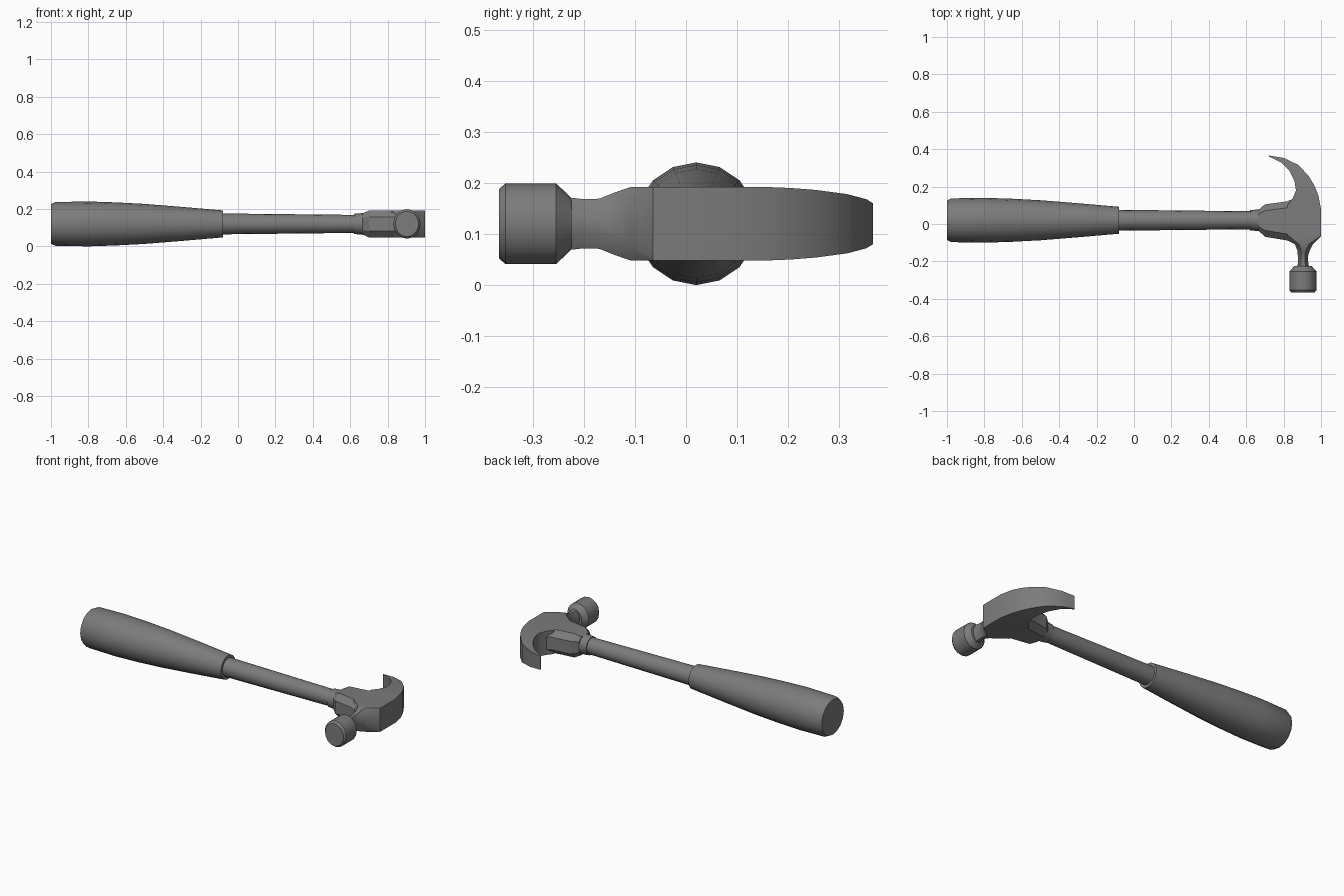
import bpy, bmesh, math

old = bpy.data.objects.get("Cube")
if old:
    bpy.data.objects.remove(old, do_unlink=True)

AXIS_Y, AXIS_Z = 0.02, 0.12   # centre line of the handle
POLL_X = 0.903                # centre line of the striking end

grey = bpy.data.materials.new("dark grey")
grey.use_nodes = True
colour = (0.2, 0.2, 0.2, 1)
grey.diffuse_color = colour
grey.node_tree.nodes["Principled BSDF"].inputs["Base Color"].default_value = colour


def loft(name, rings, angle=30):
    """Skin a row of matching rings, cap both ends and keep hard edges."""
    bm = bmesh.new()
    rows = [[bm.verts.new(p) for p in ring] for ring in rings]
    n = len(rows[0])
    for a, b in zip(rows, rows[1:]):
        for i in range(n):
            j = (i + 1) % n
            bm.faces.new((a[i], a[j], b[j], b[i]))
    bm.faces.new(rows[0])
    bm.faces.new(rows[-1])
    bmesh.ops.remove_doubles(bm, verts=bm.verts, dist=0.0005)
    bmesh.ops.recalc_face_normals(bm, faces=bm.faces)
    mesh = bpy.data.meshes.new(name)
    bm.to_mesh(mesh)
    bm.free()
    mesh.materials.append(grey)
    obj = bpy.data.objects.new(name, mesh)
    bpy.context.collection.objects.link(obj)
    bpy.ops.object.select_all(action="DESELECT")
    obj.select_set(True)
    bpy.context.view_layer.objects.active = obj
    bpy.ops.object.shade_smooth_by_angle(angle=math.radians(angle))
    return obj


def circle(radius, sides=16):
    steps = [math.tau * i / sides for i in range(sides)]
    return [(radius * math.cos(t), radius * math.sin(t)) for t in steps]


def octagon(u0, u1, h, cu, ch):
    """Box from u0 to u1, half height h, with corners cut by cu and ch."""
    return [(u0, ch - h), (u0 + cu, -h), (u1 - cu, -h), (u1, ch - h),
            (u1, h - ch), (u1 - cu, h), (u0 + cu, h), (u0, h - ch)]


def turned_x(name, profile):
    loft(name, [[(x, AXIS_Y + u, AXIS_Z + v) for u, v in circle(r)]
                for x, r in profile])


# Handle
turned_x("grip", [(-1, 0.106), (-0.976, 0.117), (-0.8, 0.12), (-0.65, 0.115),
                  (-0.5, 0.107), (-0.3, 0.091), (-0.08, 0.072)])
turned_x("shaft", [(-0.1, 0.056), (0.64, 0.048)])
turned_x("collar", [(0.62, 0.054), (0.69, 0.06)])

# Cheek: chamfered socket that widens towards the head
cheek = [(0.665, -0.035, 0.075, 0.055, 0.022), (0.7, -0.068, 0.105, 0.072, 0.034),
         (0.82, -0.088, 0.121, 0.072, 0.034), (0.86, -0.108, 0.14, 0.072, 0.034),
         (0.9, -0.108, 0.14, 0.072, 0.034)]
loft("cheek", [[(x, u, AXIS_Z + v) for u, v in octagon(y0, y1, h, c, c)]
               for x, y0, y1, h, c in cheek])

# Claw: outer point, inner point and half thickness
claw = [((1, -0.065), (0.82, -0.065), 0.072), ((1, 0.08), (0.82, 0.1), 0.072),
        ((0.985, 0.155), (0.85, 0.14), 0.072), ((0.965, 0.205), (0.866, 0.18), 0.07),
        ((0.935, 0.255), (0.858, 0.23), 0.066), ((0.88, 0.315), (0.83, 0.285), 0.058),
        ((0.8, 0.353), (0.785, 0.33), 0.048), ((0.722, 0.366), (0.719, 0.362), 0.04)]
loft("claw", [[(*a, AXIS_Z - h), (*b, AXIS_Z - h), (*b, AXIS_Z + h), (*a, AXIS_Z + h)]
              for a, b, h in claw])

# Neck: square at the head, narrowing to an octagon
neck = [(-0.055, 0.82, 1, 0.072, 0, 0), (-0.065, 0.825, 1, 0.072, 0.004, 0.004),
        (-0.108, 0.86, 0.957, 0.072, 0.022, 0.026), (-0.14, 0.873, 0.94, 0.061, 0.02, 0.035),
        (-0.17, 0.876, 0.931, 0.049, 0.017, 0.033), (-0.2, 0.877, 0.931, 0.048, 0.017, 0.032),
        (-0.235, 0.872, 0.936, 0.052, 0.017, 0.034)]
loft("neck", [[(u, y, AXIS_Z + v) for u, v in octagon(x0, x1, h, cu, ch)]
              for y, x0, x1, h, cu, ch in neck])

# Striking face
poll = [(-0.224, 0.05), (-0.254, 0.079), (-0.353, 0.079), (-0.366, 0.068)]
loft("striking_face", [[(POLL_X + 0.92 * u, y, AXIS_Z + v) for u, v in circle(r)]
                       for y, r in poll])
